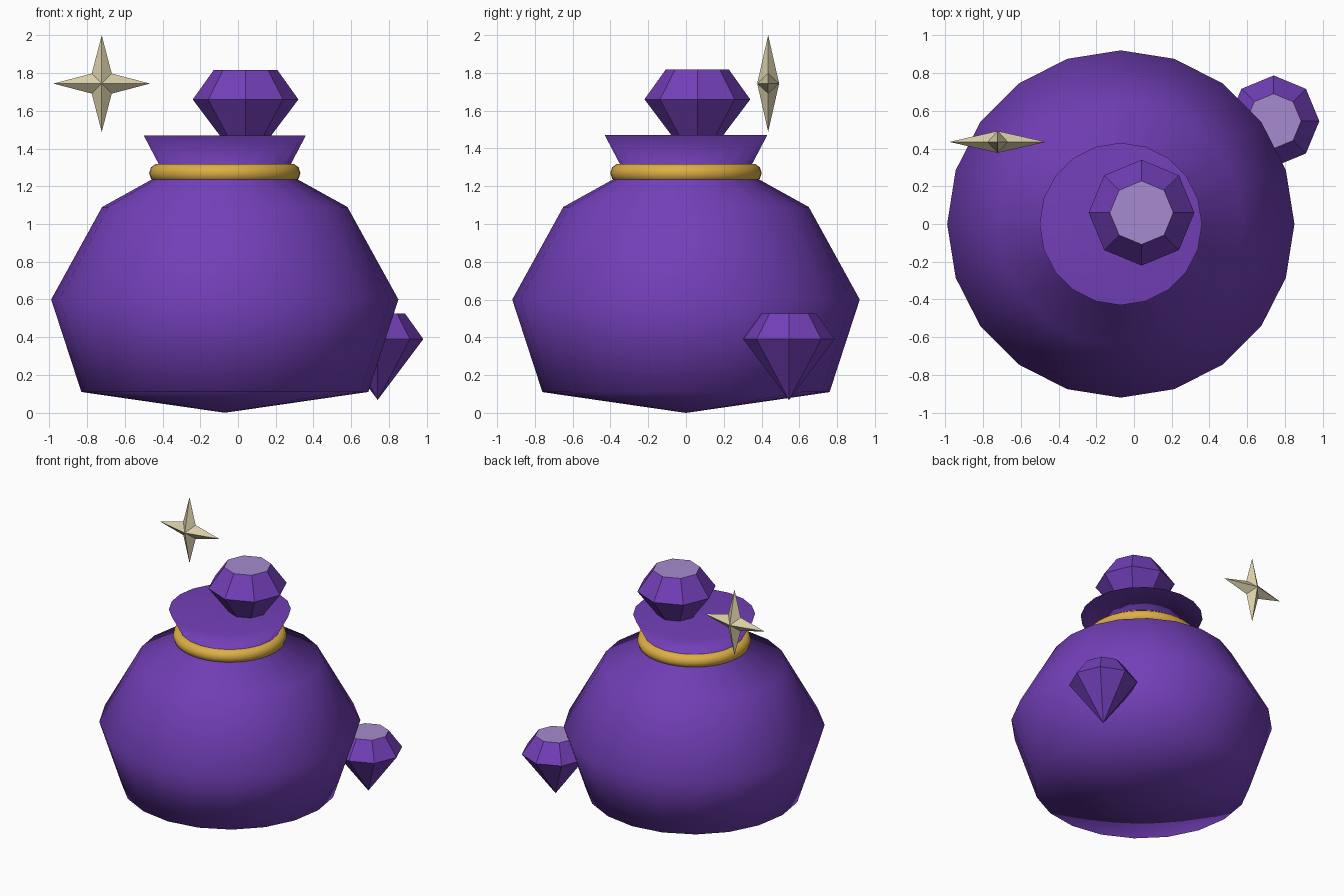
import bpy, bmesh
from math import cos, sin, pi

cube = bpy.data.objects.get("Cube")
if cube:
    bpy.data.objects.remove(cube, do_unlink=True)


def material(name, rgb):
    m = bpy.data.materials.new(name)
    m.use_nodes = True
    m.diffuse_color = (*rgb, 1)
    bsdf = next(n for n in m.node_tree.nodes if n.type == 'BSDF_PRINCIPLED')
    bsdf.inputs["Base Color"].default_value = (*rgb, 1)
    return m


PURPLE = material("purple", (0.17, 0.05, 0.48))
LAVENDER = material("lavender", (0.38, 0.26, 0.62))
GOLD = material("gold", (0.72, 0.43, 0.06))
CREAM = material("cream", (0.70, 0.63, 0.40))


def finish(bm, name, location, mats, smooth=False):
    bmesh.ops.recalc_face_normals(bm, faces=bm.faces)
    for f in bm.faces:
        f.smooth = smooth
    mesh = bpy.data.meshes.new(name)
    bm.to_mesh(mesh)
    bm.free()
    for m in mats:
        mesh.materials.append(m)
    ob = bpy.data.objects.new(name, mesh)
    ob.location = location
    bpy.context.collection.objects.link(ob)
    return ob


def lathe(tip_z, profile, sides):
    """Closed solid: a bottom point, rings of (radius, z), and a flat top."""
    bm = bmesh.new()
    tip = bm.verts.new((0, 0, tip_z))
    rings = [[bm.verts.new((r * cos(2 * pi * i / sides), r * sin(2 * pi * i / sides), z))
              for i in range(sides)] for r, z in profile]
    for i in range(sides):
        j = (i + 1) % sides
        bm.faces.new((tip, rings[0][j], rings[0][i]))
        for a, b in zip(rings, rings[1:]):
            bm.faces.new((a[i], a[j], b[j], b[i]))
    bm.faces.new(rings[-1])
    return bm


# Sack with pinched neck and flared, closed collar
sack_x = -0.07
bm = lathe(0.0, [(0.76, 0.11), (0.92, 0.6), (0.65, 1.09), (0.325, 1.27), (0.43, 1.47)], 20)
sack = finish(bm, "sack", (sack_x, 0, 0), [PURPLE], smooth=True)
weighted = sack.modifiers.new("soft_normals", 'WEIGHTED_NORMAL')
weighted.mode = 'FACE_AREA'

# Gold tie around the neck
bpy.ops.mesh.primitive_torus_add(location=(sack_x, 0, 1.27), major_radius=0.35,
                                 minor_radius=0.051, major_segments=40, minor_segments=10)
tie = bpy.context.object
tie.name = "neck_tie"
tie.data.materials.append(GOLD)
bpy.ops.object.shade_smooth()


# Cut gems with a pale table on top
def gem(name, location, size):
    bm = lathe(-1.33 * size, [(size, 0), (0.6 * size, 0.56 * size)], 8)
    ob = finish(bm, name, location, [PURPLE, LAVENDER])
    for p in ob.data.polygons:
        p.material_index = int(p.normal.z > 0.95)


gem("top_gem", (0.04, 0.06, 1.66), 0.28)
gem("side_gem", (0.74, 0.545, 0.39), 0.242)

# Four-pointed sparkle: long and short points alternate round a raised centre
bm = bmesh.new()
rim = []
for i in range(8):
    r = 0.075 if i % 2 else 0.256
    rim.append(bm.verts.new((r * cos(i * pi / 4), 0, r * sin(i * pi / 4))))
for y in (-0.058, 0.058):
    peak = bm.verts.new((0, y, 0))
    for i in range(8):
        bm.faces.new((peak, rim[i], rim[(i + 1) % 8]))
finish(bm, "sparkle", (-0.722, 0.435, 1.744), [CREAM])
